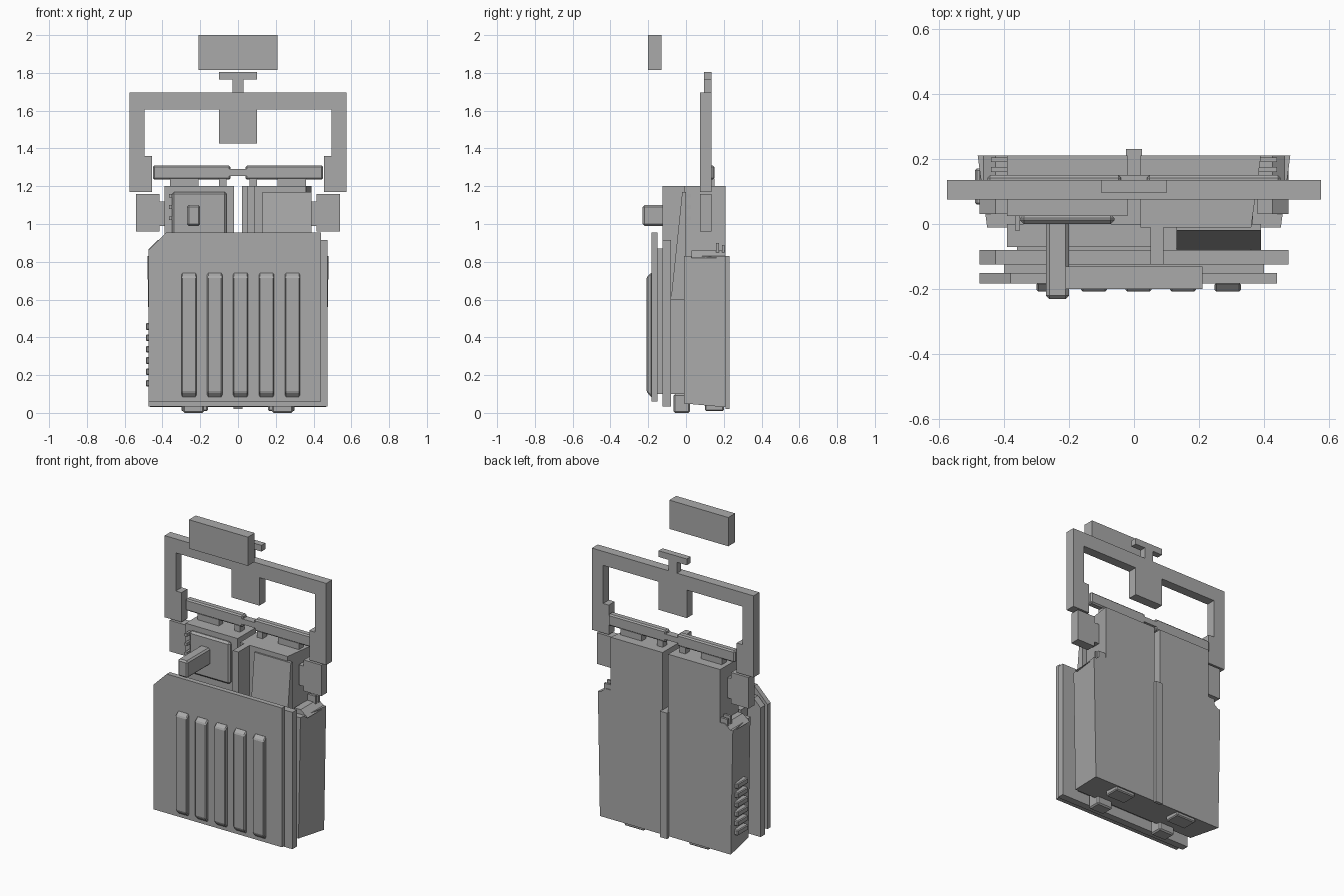
import bpy, bmesh
from mathutils import Vector

default_cube = bpy.data.objects.get("Cube")
if default_cube:
    bpy.data.objects.remove(default_cube, do_unlink=True)

grey = bpy.data.materials.new("plain_grey")
grey.use_nodes = True
grey.diffuse_color = (.4, .4, .4, 1)
grey.node_tree.nodes["Principled BSDF"].inputs["Base Color"].default_value = grey.diffuse_color

# Shared levels and depths of the layered model
HALF_WIDTH = .475
UPPER_WIDTH = .39
SHOULDER = .83
BODY_TOP = 1.2
BACK = .21
FRAME_DEPTH = (.075, .135)
RAIL_DEPTH = (.105, .15)
REAR_PLATE_DEPTH = (-.125, -.08)
FRONT_PLATE_DEPTH = (-.182, -.15)
BODY_FRONT = -.01


def box(name, x, y, z, bevel=0, mirror=False, reshape=None):
    """Box between limits; reshape moves its corners, mirror copies it across x."""
    low, high = Vector((x[0], y[0], z[0])), Vector((x[1], y[1], z[1]))
    bm = bmesh.new()
    bmesh.ops.create_cube(bm, size=1)
    for vert in bm.verts:
        corner = [int(c > 0) for c in vert.co]
        vert.co = [(low, high)[side][axis] for axis, side in enumerate(corner)]
        if reshape:
            reshape(vert.co, *corner)
    mesh = bpy.data.meshes.new(name)
    bm.to_mesh(mesh)
    bm.free()
    mesh.materials.append(grey)
    obj = bpy.data.objects.new(name, mesh)
    bpy.context.collection.objects.link(obj)
    if bevel:
        modifier = obj.modifiers.new("bevel", "BEVEL")
        modifier.width = bevel
        modifier.segments = 1
    if mirror:
        obj.modifiers.new("mirror", "MIRROR")
    return obj


def repeat(obj, count, step):
    """Copy a part along a constant step."""
    array = obj.modifiers.new("array", "ARRAY")
    array.count = count
    array.use_relative_offset = False
    array.use_constant_offset = True
    array.constant_offset_displace = step


def clip_corner(obj, amount):
    """Cut the upper corner on the model's right at an angle."""
    bm = bmesh.new()
    bm.from_mesh(obj.data)
    left_edge = min(v.co.x for v in bm.verts)
    top = max(v.co.z for v in bm.verts)
    edges = [e for e in bm.edges
             if all(v.co.x == left_edge and v.co.z == top for v in e.verts)]
    bmesh.ops.bevel(bm, geom=edges, offset=amount, segments=1, affect="EDGES")
    bm.to_mesh(obj.data)
    bm.free()


# Floating block above everything
box("floating_block", x=(-.21, .21), y=(-.2, -.13), z=(1.815, 2))

# Overhead frame: top bar, arms, stepped feet, hanging tab and T-shaped finial
box("frame_bar", x=(-.575, .575), y=FRAME_DEPTH, z=(1.605, 1.695))
box("frame_arm", x=(.495, .575), y=FRAME_DEPTH, z=(1.17, 1.605), mirror=True)
box("frame_step", x=(.455, .495), y=FRAME_DEPTH, z=(1.17, 1.36), mirror=True)
box("frame_tab", x=(-.1, .1), y=FRAME_DEPTH, z=(1.425, 1.605))
box("frame_stem", x=(-.03, .03), y=(.095, .135), z=(1.695, 1.765))
box("frame_stem_head", x=(-.1, .1), y=(.095, .135), z=(1.765, 1.805))


# Wide lower body, narrower toward the front and toward the bottom
def taper_body(co, right, back, top):
    if not back:
        co.x *= .94
    if not top:
        co.x *= .97
        co.z += 0 if back else .02


box("lower_body", x=(-.48, .48), y=(BODY_FRONT, BACK), z=(.03, SHOULDER), reshape=taper_body)
box("back_ridge", x=(-.025, .025), y=(BACK, .23), z=(.02, SHOULDER))


# Upper body halves with an open slot between them
def angle_outer_side(co, outer, back, top):
    if outer and not back:
        co.x -= .03


def lean_shoulder(co, outer, back, top):
    if outer and top:
        co.x -= .05


box("upper_body_left", x=(.02, UPPER_WIDTH), y=(BODY_FRONT, BACK), z=(.8, BODY_TOP),
    reshape=angle_outer_side)
box("upper_body_right", x=(-UPPER_WIDTH, -.02), y=(.025, BACK), z=(.8, BODY_TOP))
box("shoulder", x=(.38, HALF_WIDTH), y=(.03, BACK), z=(.82, .86), mirror=True,
    reshape=lean_shoulder)
clips = box("shoulder_clip", x=(.38, .44), y=(.16, .175), z=(.85, .9), mirror=True)
repeat(clips, count=2, step=(0, .03, -.01))
catches = box("edge_catch", x=(.35, .365), y=(-.02, .04), z=(1.02, 1.04), mirror=True)
repeat(catches, count=3, step=(0, 0, .06))

# Side tabs with short necks to the body
box("side_tab", x=(.415, .54), y=FRAME_DEPTH, z=(.96, 1.16), mirror=True)
box("side_tab_neck", x=(.38, .42), y=FRAME_DEPTH, z=(.99, 1.12), mirror=True)

# Top rails, linked in the middle and held on small supports
box("top_rail", x=(.04, .45), y=RAIL_DEPTH, z=(1.235, 1.31), bevel=.008, mirror=True)
box("rail_link", x=(-.05, .05), y=RAIL_DEPTH, z=(1.255, 1.29))
box("rail_support", x=(.21, .36), y=RAIL_DEPTH, z=(BODY_TOP, 1.24), mirror=True)
box("rail_pin", x=(.06, .1), y=RAIL_DEPTH, z=(BODY_TOP, 1.24), mirror=True)

# Feet and underside tabs
box("foot", x=(.18, .29), y=(-.065, .02), z=(0, .1), bevel=.008, mirror=True)
box("foot_brace", x=(.16, .31), y=(-.08, BODY_FRONT), z=(.1, .14), mirror=True)
box("underside_tab", x=(.16, .3), y=(.1, .2), z=(.01, .05), bevel=.006, mirror=True)

# Raised panel and the peg projecting from it
box("raised_panel", x=(-.35, -.06), y=(0, .03), z=(.9, 1.17), bevel=.012)
box("peg", x=(-.27, -.2), y=(-.23, .03), z=(.99, 1.1), bevel=.01)


# Upright column beside a panel that leans back toward its top
def lean_back(co, right, back, top):
    if top and not back:
        co.y = -.02


box("column", x=(.05, .09), y=(-.125, 0), z=(.6, BODY_TOP))
box("sloping_panel", x=(.13, UPPER_WIDTH), y=(-.08, 0), z=(.6, 1.17), reshape=lean_back)

# Inner core joining the front plates to the body
box("inner_core", x=(-.36, .36), y=(-.085, 0), z=(.1, .62))
box("inner_shelf", x=(-UPPER_WIDTH, .05), y=(-.07, 0), z=(.6, .86))

# Layered front plates, each with one clipped corner
rear_plate = box("rear_plate", x=(-HALF_WIDTH, HALF_WIDTH), y=REAR_PLATE_DEPTH, z=(.035, .915))
clip_corner(rear_plate, .05)
box("plate_spacer", x=(-.4, .4), y=(FRONT_PLATE_DEPTH[1], REAR_PLATE_DEPTH[0]), z=(.1, .87))
front_plate = box("front_plate", x=(-HALF_WIDTH, .44), y=FRONT_PLATE_DEPTH, z=(.06, .955))
clip_corner(front_plate, .095)


# Vertical slats with sloped ends
def slope_ends(co, right, back, top):
    if not back:
        co.z += -.025 if top else .03


slats = box("front_slats", x=(-.3, -.22), y=(-.208, -.18), z=(.08, .745), bevel=.006,
            reshape=slope_ends)
repeat(slats, count=5, step=(.137, 0, 0))

# Ribs low on one side
ribs = box("side_ribs", x=(-.488, -.45), y=(.06, .17), z=(.14, .175), bevel=.005)
repeat(ribs, count=6, step=(0, 0, .06))
